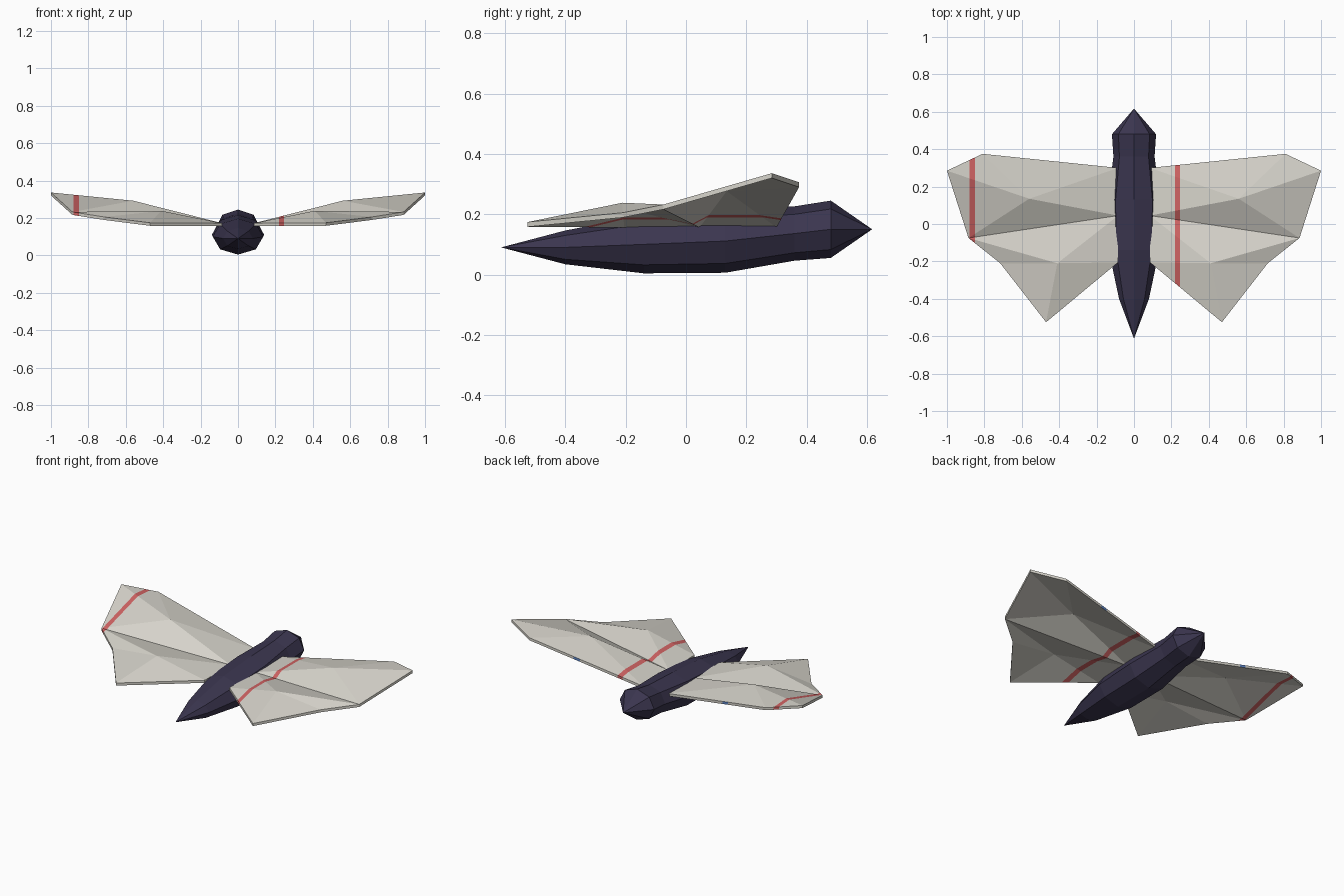
import bpy, bmesh, math
from mathutils import Vector

if "Cube" in bpy.data.objects:
    bpy.data.objects.remove(bpy.data.objects["Cube"])


def material(name, rgb):
    m = bpy.data.materials.new(name)
    m.diffuse_color = (*rgb, 1)
    m.use_nodes = True
    m.node_tree.nodes["Principled BSDF"].inputs["Base Color"].default_value = m.diffuse_color
    return m


PURPLE = material("dark purple", (0.043, 0.036, 0.078))
CREAM = material("pale grey", (0.68, 0.66, 0.60))
RED = material("soft red", (0.63, 0.125, 0.125))
BLUE = material("blue", (0.12, 0.25, 0.60))


def finish(bm, name, mats):
    bmesh.ops.recalc_face_normals(bm, faces=bm.faces)
    mesh = bpy.data.meshes.new(name)
    bm.to_mesh(mesh)
    bm.free()
    for m in mats:
        mesh.materials.append(m)
    obj = bpy.data.objects.new(name, mesh)
    bpy.context.collection.objects.link(obj)
    return obj


# Body: octagonal sections (y, centre z, half width, half height) between two points
SECTIONS = [(-0.40, 0.09, 0.08, 0.056), (-0.14, 0.10, 0.135, 0.096),
            (0.13, 0.111, 0.139, 0.105), (0.36, 0.136, 0.11, 0.09),
            (0.48, 0.15, 0.118, 0.095)]
bm = bmesh.new()
rings = []
for y, cz, w, h in SECTIONS:
    rings.append([bm.verts.new((w * math.sin(a * math.pi / 4), y,
                                cz + h * math.cos(a * math.pi / 4))) for a in range(8)])
tail = bm.verts.new((0, -0.613, 0.09))
nose = bm.verts.new((0, 0.617, 0.15))
for i in range(8):
    j = (i + 1) % 8
    for a, b in zip(rings, rings[1:]):
        bm.faces.new((a[i], a[j], b[j], b[i]))
    bm.faces.new((tail, rings[0][j], rings[0][i]))
    bm.faces.new((nose, rings[-1][i], rings[-1][j]))
finish(bm, "body", [PURPLE])

# Wing: creased upper surface, outline points first, then the two raised folds
POINTS = [(0.085, 0.30, 0.172), (0.81, 0.375, 0.306), (1.0, 0.285, 0.336),
          (0.885, -0.075, 0.232), (0.715, -0.21, 0.205), (0.47, -0.525, 0.174),
          (0.085, -0.205, 0.172), (0.085, 0.045, 0.172),
          (0.56, 0.135, 0.292), (0.41, -0.21, 0.238)]
OUTLINE = 8
FORE, HIND = 8, 9
TRIANGLES = [(0, 1, FORE), (1, 2, FORE), (2, 3, FORE), (3, 7, FORE), (7, 0, FORE),
             (3, 4, HIND), (4, 5, HIND), (5, 6, HIND), (6, 7, HIND), (7, 3, HIND)]
THICK = 0.016


def wing(name, side, stripe):
    bm = bmesh.new()
    top = [bm.verts.new((side * x, y, z)) for x, y, z in POINTS]
    low = [bm.verts.new((side * x, y, z - THICK)) for x, y, z in POINTS]
    for t in TRIANGLES:
        bm.faces.new([top[i] for i in t])
        bm.faces.new([low[i] for i in reversed(t)])
    for i in range(OUTLINE):
        j = (i + 1) % OUTLINE
        bm.faces.new((top[i], top[j], low[j], low[i]))
    # cut lines for the stripe and for the leading edge mark
    mark = (0.49, 0.53)
    for x in (*stripe, *mark):
        bmesh.ops.bisect_plane(bm, geom=bm.verts[:] + bm.edges[:] + bm.faces[:],
                               plane_co=(side * x, 0, 0), plane_no=(1, 0, 0))
    bmesh.ops.recalc_face_normals(bm, faces=bm.faces)
    for f in bm.faces:
        c = f.calc_center_median()
        x = abs(c.x)
        if stripe[0] < x < stripe[1]:
            f.material_index = 1
        elif mark[0] < x < mark[1] and f.normal.y > 0.9 and c.y > 0.3:
            f.material_index = 2
    finish(bm, name, [CREAM, RED, BLUE])


wing("right_wing", 1, (0.218, 0.247))
wing("left_wing", -1, (0.851, 0.879))
